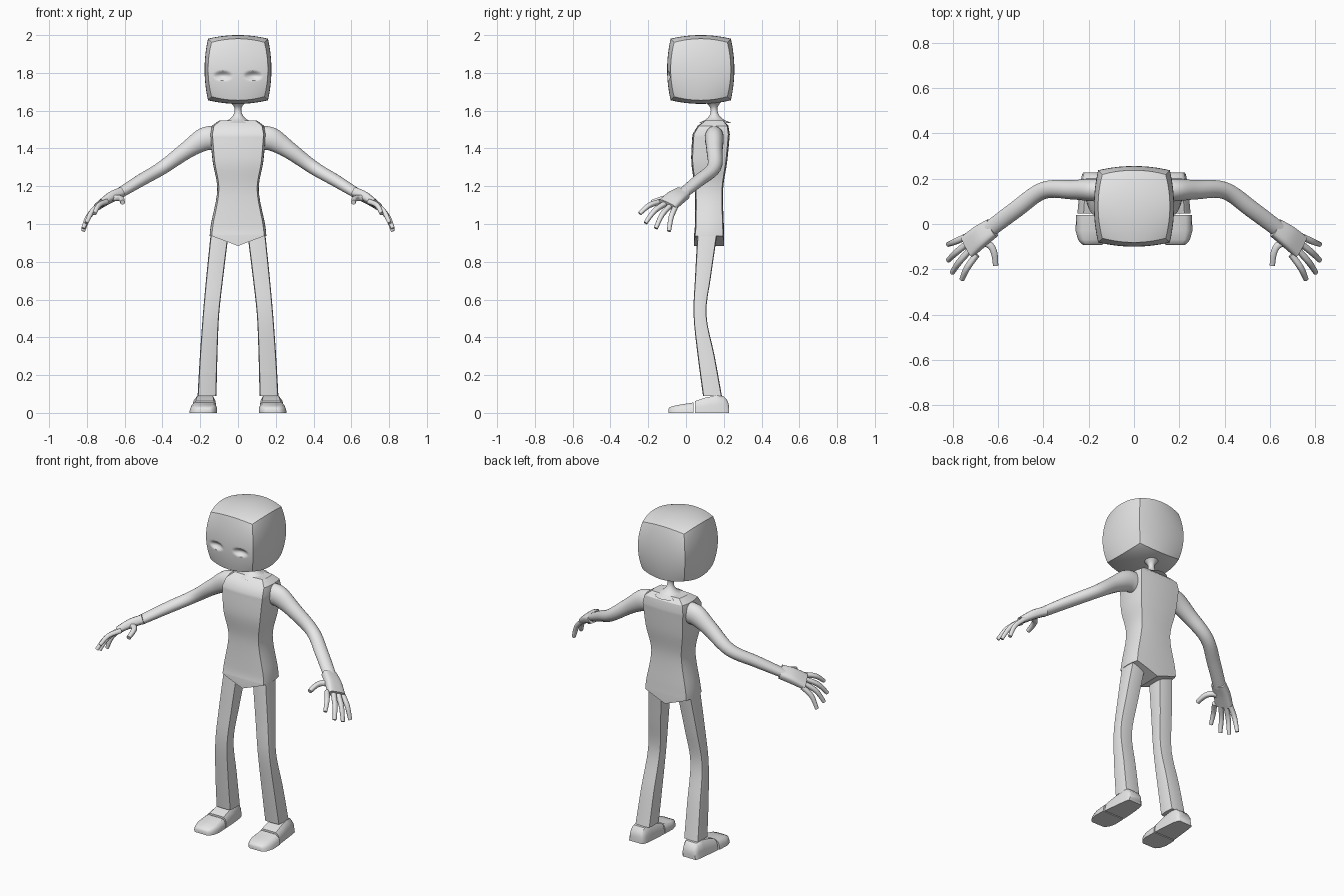
import bpy, bmesh, math
from mathutils import Vector

if "Cube" in bpy.data.objects:
    bpy.data.objects.remove(bpy.data.objects["Cube"])

grey = bpy.data.materials.new("light grey")
grey.diffuse_color = (0.8, 0.8, 0.8, 1)
grey.use_nodes = True
grey.node_tree.nodes["Principled BSDF"].inputs["Base Color"].default_value = grey.diffuse_color


def finish(name, bm, angle=35, mirror=False):
    bmesh.ops.recalc_face_normals(bm, faces=bm.faces[:])
    me = bpy.data.meshes.new(name)
    bm.to_mesh(me)
    bm.free()
    me.materials.append(grey)
    for p in me.polygons:
        p.use_smooth = True
    me.set_sharp_from_angle(angle=math.radians(angle))
    ob = bpy.data.objects.new(name, me)
    bpy.context.collection.objects.link(ob)
    if mirror:
        ob.modifiers.new("mirror", "MIRROR").use_mirror_merge = False
    return ob


def loft(name, rings, angle=35, mirror=False, strip_cap=0):
    """Skin a list of rings; strip_cap closes the first ring with cross strips."""
    bm = bmesh.new()
    vs = [[bm.verts.new(p) for p in r] for r in rings]
    n = len(vs[0])
    for a, b in zip(vs, vs[1:]):
        for i in range(n):
            j = (i + 1) % n
            bm.faces.new((a[i], a[j], b[j], b[i]))
    bm.faces.new(vs[-1])
    if strip_cap:
        m, r = strip_cap, vs[0]
        for i in range(m):
            bm.faces.new((r[m + i], r[m + i + 1], r[(4 * m - i - 1) % n], r[(4 * m - i) % n]))
        bm.faces.new(r[0:m + 1])
        bm.faces.new(r[2 * m:3 * m + 1])
    else:
        bm.faces.new(vs[0])
    return finish(name, bm, angle, mirror)


def smooth(rows, n=5):
    """Catmull-Rom interpolation of rows of numbers."""
    out = []
    for i in range(len(rows) - 1):
        p0, p1, p2 = rows[max(i - 1, 0)], rows[i], rows[i + 1]
        p3 = rows[min(i + 2, len(rows) - 1)]
        for k in range(n):
            t = k / n
            out.append([b + 0.5 * t * (c - a + t * (2 * a - 5 * b + 4 * c - d + t * (3 * (b - c) + d - a)))
                        for a, b, c, d in zip(p0, p1, p2, p3)])
    return out + [list(rows[-1])]


def bulged_square(m, b):
    """Square of half size 1 with bowed sides and sharp corners."""
    side = [(1 - b * t * t, t * (1 - b)) for t in (-1 + 2 * i / m for i in range(m))]
    pts = []
    for k in range(4):
        c, s = [(1, 0), (0, 1), (-1, 0), (0, -1)][k]
        pts += [(c * x - s * y, s * x + c * y) for x, y in side]
    return pts


def box_ring(z, x0, x1, y0, y1, m=6, b=0.08):
    cx, cy, hx, hy = (x0 + x1) / 2, (y0 + y1) / 2, (x1 - x0) / 2, (y1 - y0) / 2
    return [(cx + hx * u, cy + hy * v, z) for u, v in bulged_square(m, b)]


def tube(name, rows, sides=16, power=1.0, wide=None, angle=40, n=5):
    """Mirrored tube along rows of (x, y, z, half width, half height)."""
    rows = smooth(rows, n)
    pts = [Vector(r[:3]) for r in rows]
    rings = []
    for i, r in enumerate(rows):
        t = (pts[min(i + 1, len(pts) - 1)] - pts[max(i - 1, 0)]).normalized()
        w = Vector(wide) if wide else t.cross(Vector((0, 0, 1)))
        u = (w - t * w.dot(t)).normalized()
        v = u.cross(t)
        ring = []
        for k in range(sides):
            a = 2 * math.pi * (k + 0.5) / sides
            c, s = math.cos(a), math.sin(a)
            ring.append(pts[i] + u * r[3] * math.copysign(abs(c) ** power, c)
                        + v * r[4] * math.copysign(abs(s) ** power, s))
        rings.append(ring)
    return loft(name, rings, angle, True)


# Head: bowed cube with two dented eye sockets
bm = bmesh.new()
bmesh.ops.create_cube(bm, size=2)
bmesh.ops.subdivide_edges(bm, edges=bm.edges[:], cuts=47, use_grid_fill=True)
for v in bm.verts:
    x, y, z = v.co
    k = 0.105
    px = 0.177 * x * (1 - k * (y * y + z * z))
    py = 0.078 + 0.178 * y * (1 - k * (x * x + z * z))
    pz = 1.818 + 0.182 * z * (1 - k * (x * x + y * y))
    if y < -0.99:
        r = ((abs(px) - 0.08) / 0.052) ** 2 + ((pz - 1.785) / 0.027) ** 2
        if r < 1:
            py += 0.02 * (1 - r) ** 1.5
    v.co = (px, py, pz)
finish("head", bm, 40)

# Neck
loft("neck", [[(r * math.cos(a), y + r * math.sin(a), z)
               for a in (2 * math.pi * k / 20 for k in range(20))]
              for z, y, r in smooth([(1.535, .155, .085), (1.555, .152, .045), (1.58, .15, .023),
                                     (1.61, .148, .018), (1.635, .145, .032), (1.66, .14, .06)])])

# Torso: waisted body, sloped shoulders, shallow V underneath
M = 8
body = smooth([(.94, .15, .042, .202), (1.0, .143, .047, .2), (1.18, .11, .047, .196),
               (1.33, .134, .028, .218), (1.475, .147, .034, .232)], 6)
body += [(1.52, .138, .062, .224), (1.548, .1, .1, .2)]
rings = [box_ring(z, -h, h, y0, y1, M) for z, h, y0, y1 in body]
hip = body[0][1] * 0.92
rings.insert(0, [(x, y, z - 0.052 * max(0, 1 - abs(x) / hip) - 0.004) for x, y, z in rings[0]])
loft("torso", rings, 30, strip_cap=M)

# Legs
leg = smooth([(.09, .114, .214, .09, .19), (.3, .109, .202, .062, .152), (.52, .1, .186, .04, .108),
              (.72, .078, .168, .048, .132), (.945, .05, .145, .06, .165)], 4)
loft("legs", [box_ring(*r) for r in leg], 35, True)


# Feet: heel block and toe block, tapered towards the top
def foot_part(name, rows):
    rings = []
    for y, x0, x1, z in rows:
        i = 0.2 * (x1 - x0)
        rings.append([(x0, y, 0), (x1, y, 0), (x1 - .004, y, .45 * z), (x1 - .4 * i, y, .8 * z),
                      (x1 - i, y, z), (x0 + .6 * i, y, z), (x0 + .2 * i, y, .8 * z), (x0, y, .45 * z)])
    loft(name, rings, 40, True)


foot_part("heels", [(.047, .113, .25, .062), (.1, .115, .245, .08), (.16, .12, .238, .092),
                    (.2, .125, .233, .088), (.22, .132, .229, .065), (.227, .14, .224, .04)])
foot_part("toes", [(.04, .112, .256, .055), (-.03, .11, .258, .044), (-.07, .12, .247, .036),
                   (-.088, .135, .232, .029), (-.093, .145, .222, .02)])

# Arms
tube("arms", [(.125, .15, 1.455, .05, .064), (.18, .15, 1.448, .05, .062), (.27, .151, 1.392, .043, .046),
              (.40, .148, 1.298, .038, .036), (.52, .065, 1.228, .038, .032), (.64, -.025, 1.155, .036, .026)], 20)

# Palms
ACROSS = (-.045, -.09, .04)
tube("palms", [(.625, -.017, 1.163, .043, .026), (.68, -.055, 1.138, .05, .026),
               (.735, -.1, 1.1, .054, .02)], 20, 0.6, ACROSS)

# Fingers: root, raised knuckle, tip
fingers = {"index_fingers": ((.695, -.135, 1.118), (.76, -.245, 1.055)),
           "middle_fingers": ((.72, -.11, 1.108), (.803, -.215, 1.005)),
           "ring_fingers": ((.735, -.085, 1.095), (.82, -.16, .977)),
           "little_fingers": ((.745, -.058, 1.085), (.82, -.09, .962))}
for name, (root, tip) in fingers.items():
    root, tip = Vector(root), Vector(tip)
    mid = (root + tip) / 2 + Vector((.01, -.005, .012))
    tube(name, [(*root, .014, .014), (*mid, .0135, .013), (*tip, .0105, .01)], 12, 0.75, ACROSS, n=4)

# Thumbs
tube("thumbs", [(.675, -.075, 1.138, .018, .018), (.635, -.095, 1.138, .016, .016),
                (.617, -.13, 1.132, .0145, .014), (.611, -.182, 1.115, .012, .012)], 12, 0.75, n=4)
